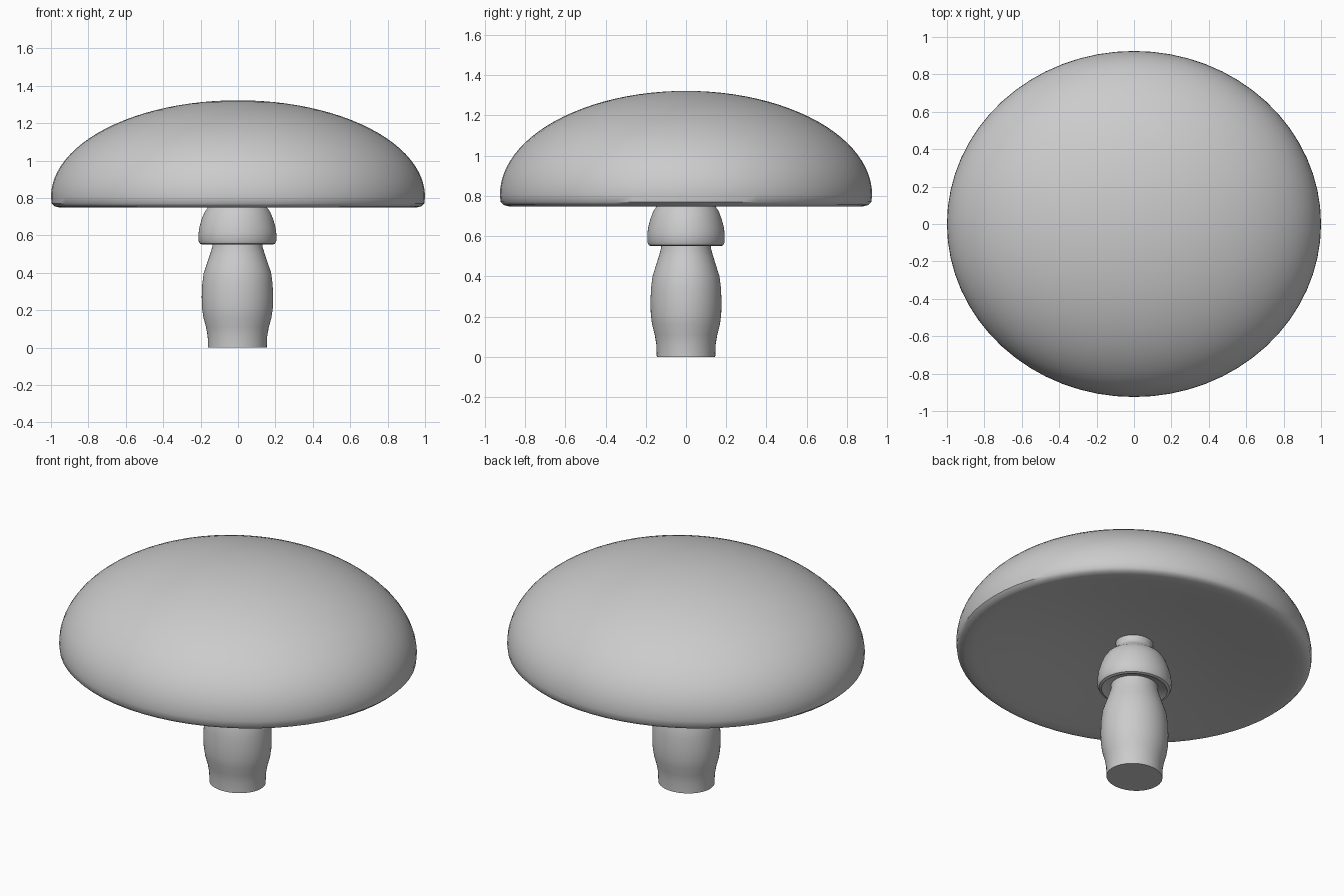
import bpy
import bmesh
import math

SEGMENTS = 64
DEPTH_SCALE = 0.925

if "Cube" in bpy.data.objects:
    bpy.data.objects.remove(bpy.data.objects["Cube"], do_unlink=True)

# Single plain grey
grey = bpy.data.materials.new("plain grey")
grey.use_nodes = True
colour = (0.6, 0.6, 0.6, 1)
grey.diffuse_color = colour
grey.node_tree.nodes["Principled BSDF"].inputs["Base Color"].default_value = colour


def lathe(name, profile, centre=0.0):
    """Revolve a (radius, height) profile, listed from bottom to top."""
    bm = bmesh.new()
    verts = [bm.verts.new((r, 0, z)) for r, z in profile]
    edges = [bm.edges.new(pair) for pair in zip(verts, verts[1:])]
    bmesh.ops.spin(bm, geom=verts + edges, cent=(0, 0, 0), axis=(0, 0, 1),
                   angle=math.tau, steps=SEGMENTS)
    bmesh.ops.remove_doubles(bm, verts=bm.verts, dist=0.0005)
    bmesh.ops.scale(bm, vec=(1, DEPTH_SCALE, 1), verts=bm.verts)
    bmesh.ops.recalc_face_normals(bm, faces=bm.faces)
    mesh = bpy.data.meshes.new(name)
    bm.to_mesh(mesh)
    bm.free()
    mesh.materials.append(grey)
    obj = bpy.data.objects.new(name, mesh)
    obj.location.x = centre
    bpy.context.collection.objects.link(obj)
    bpy.ops.object.select_all(action="DESELECT")
    obj.select_set(True)
    bpy.context.view_layer.objects.active = obj
    bpy.ops.object.shade_smooth_by_angle(angle=math.radians(40))
    return obj


# Cap: hollowed underside, rounded lip and elliptical dome
underside = [(0, 0.84), (0.2, 0.835), (0.4, 0.82), (0.6, 0.795),
             (0.8, 0.765), (0.9, 0.752)]
lip = [(0.95, 0.748), (0.98, 0.755), (0.996, 0.77)]
dome = []
for i in range(25):
    a = math.pi / 2 * i / 24
    dome.append((math.cos(a), 0.805 + 0.517 * math.sin(a)))
lathe("cap", underside + lip + dome)

# Stem: swollen column with a flat foot
lathe("stem", [(0, 0), (0.157, 0), (0.159, 0.06), (0.168, 0.11), (0.182, 0.16),
               (0.189, 0.21), (0.191, 0.27), (0.188, 0.34), (0.18, 0.4),
               (0.163, 0.45), (0.146, 0.5), (0.134, 0.54), (0.13, 0.6)], -0.003)

# Collar: bell-shaped ring that narrows into the neck under the cap
lathe("collar", [(0.12, 0.57), (0.165, 0.56), (0.185, 0.55), (0.2, 0.555),
                 (0.208, 0.57), (0.208, 0.61), (0.203, 0.645), (0.19, 0.69),
                 (0.175, 0.725), (0.155, 0.753), (0.128, 0.775),
                 (0.108, 0.795), (0.102, 0.815), (0.108, 0.85)], -0.003)
